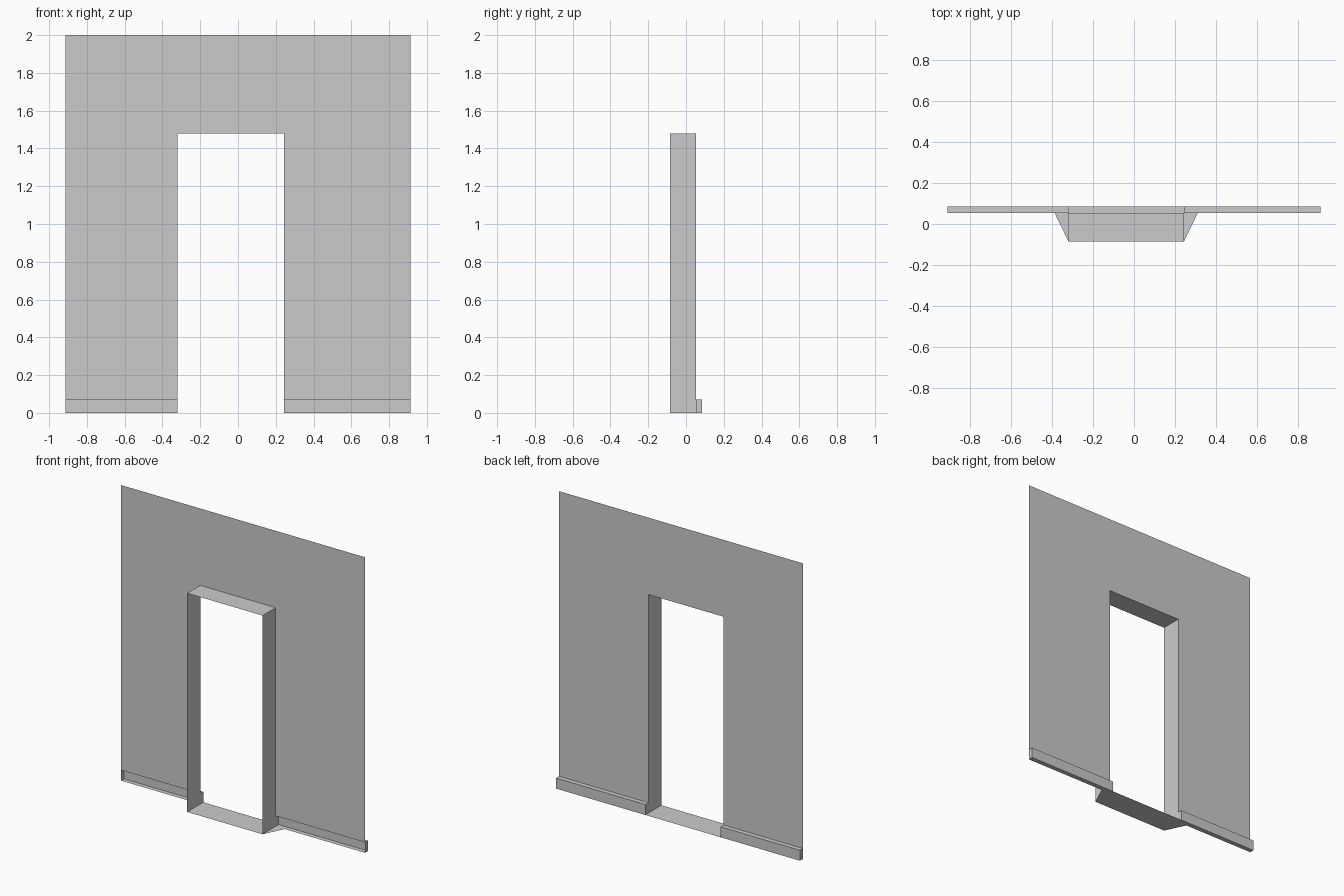
import bpy, bmesh

if "Cube" in bpy.data.objects:
    bpy.data.objects.remove(bpy.data.objects["Cube"])

X = 0.913                      # half width of the wall
L, R = -0.32, 0.244            # doorway sides
FRONT, WALL, BACK = -0.086, 0.054, 0.086
DOOR, SKIRT, TOP = 1.48, 0.071, 2.0

grey = bpy.data.materials.new("plain grey")
grey.diffuse_color = (0.6, 0.6, 0.6, 1)
grey.use_nodes = True
grey.node_tree.nodes["Principled BSDF"].inputs["Base Color"].default_value = grey.diffuse_color


def sheet(name, faces):
    """Thin open surface made of polygons, welded at shared corners."""
    bm = bmesh.new()
    for pts in faces:
        bm.faces.new([bm.verts.new(p) for p in pts])
    bmesh.ops.remove_doubles(bm, verts=bm.verts, dist=1e-4)
    mesh = bpy.data.meshes.new(name)
    bm.to_mesh(mesh)
    bm.free()
    mesh.materials.append(grey)
    obj = bpy.data.objects.new(name, mesh)
    bpy.context.collection.objects.link(obj)
    return obj


# Wall sheet with the doorway left open, standing above the skirting
sheet("wall", [[(x, WALL, z) for x, z in (
    (-X, SKIRT), (L, SKIRT), (L, DOOR), (R, DOOR),
    (R, SKIRT), (X, SKIRT), (X, TOP), (-X, TOP))]])

# Door lining: two jambs and a lintel projecting to the front
sheet("door_lining", [
    [(L, FRONT, 0), (L, WALL, 0), (L, WALL, DOOR), (L, FRONT, DOOR)],
    [(L, FRONT, DOOR), (L, WALL, DOOR), (R, WALL, DOOR), (R, FRONT, DOOR)],
    [(R, FRONT, DOOR), (R, WALL, DOOR), (R, WALL, 0), (R, FRONT, 0)]])

# Threshold: flared floor plate running through the doorway
sheet("threshold", [[(x, y, 0) for x, y in (
    (L, FRONT), (R, FRONT), (R + 0.068, WALL), (R, WALL),
    (R, BACK), (L, BACK), (L, WALL), (L - 0.068, WALL))]])


# Skirting: hollow boards on the back, open toward the front
def skirting(name, a, b):
    ring = [(WALL, 0), (BACK, 0), (BACK, SKIRT), (WALL, SKIRT)]
    faces = [[(x, y, z) for y, z in ring] for x in (a, b)]
    for p, q in zip(ring, ring[1:]):
        faces.append([(a, *p), (b, *p), (b, *q), (a, *q)])
    sheet(name, faces)


skirting("skirting_left", -X, L)
skirting("skirting_right", R, X)
